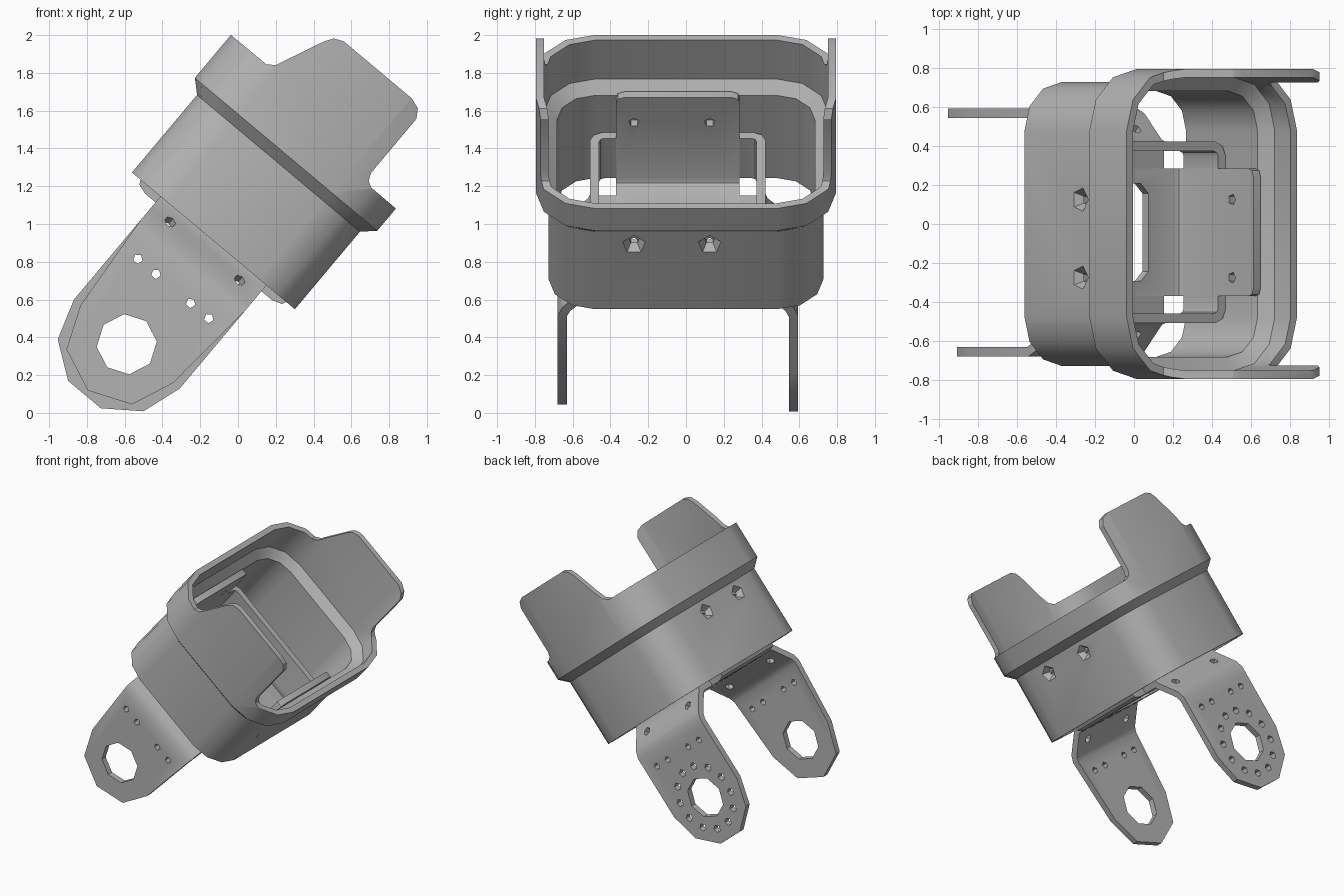
import bpy, bmesh, math
from mathutils import Vector, Matrix

if "Cube" in bpy.data.objects:
    bpy.data.objects.remove(bpy.data.objects["Cube"])

grey = bpy.data.materials.new("matte grey")
grey.use_nodes = True
grey.diffuse_color = (0.45, 0.45, 0.45, 1)
grey.node_tree.nodes["Principled BSDF"].inputs["Base Color"].default_value = (0.45, 0.45, 0.45, 1)

TILT = Matrix.Rotation(math.radians(40), 4, 'Y')   # the whole assembly leans over
BODY_AT = TILT @ Matrix.Translation((-0.685, 0, 0))
TRAY_AT = TILT @ Matrix.Translation((-0.685, -0.043, 0))
SHEET = 0.048


def make(name, bm):
    bmesh.ops.recalc_face_normals(bm, faces=bm.faces)
    me = bpy.data.meshes.new(name)
    bm.to_mesh(me)
    bm.free()
    me.materials.append(grey)
    ob = bpy.data.objects.new(name, me)
    bpy.context.collection.objects.link(ob)
    return ob


def prism(name, outline, axis, a, b):
    """Extrude a 2D outline along one axis from a to b."""
    def place(p, d):
        return {'x': (d, p[0], p[1]), 'y': (p[0], d, p[1]), 'z': (p[0], p[1], d)}[axis]
    bm = bmesh.new()
    lo = [bm.verts.new(place(p, a)) for p in outline]
    hi = [bm.verts.new(place(p, b)) for p in outline]
    bm.faces.new(lo)
    bm.faces.new(hi)
    n = len(lo)
    for i in range(n):
        j = (i + 1) % n
        bm.faces.new((lo[i], lo[j], hi[j], hi[i]))
    return make(name, bm)


def sheet(path, t=SHEET):
    """Outline of a bent metal sheet that follows a 2D path."""
    pts = [Vector(p) for p in path]
    left, right = [], []
    for i, p in enumerate(pts):
        dirs = []
        if i > 0:
            dirs.append((p - pts[i - 1]).normalized())
        if i < len(pts) - 1:
            dirs.append((pts[i + 1] - p).normalized())
        d = sum(dirs, Vector((0, 0))).normalized()
        off = Vector((-d.y, d.x)) * (t / 2 / d.dot(dirs[0]))
        left.append(p + off)
        right.append(p - off)
    return left + right[::-1]


def drills(holes):
    """Join drills given as (centre, direction, start radius, end radius, length, sides)."""
    bm = bmesh.new()
    for c, d, r1, r2, length, sides in holes:
        m = Matrix.Translation(c) @ Vector(d).to_track_quat('Z', 'Y').to_matrix().to_4x4()
        bmesh.ops.create_cone(bm, cap_ends=True, segments=sides, radius1=r1,
                              radius2=r2, depth=length, matrix=m)
    return make("drill", bm)


def shape(ob, tool, op):
    mod = ob.modifiers.new("shape", 'BOOLEAN')
    mod.object, mod.operation, mod.solver = tool, op, 'EXACT'
    dg = bpy.context.evaluated_depsgraph_get()
    me = bpy.data.meshes.new_from_object(ob.evaluated_get(dg))
    ob.modifiers.clear()
    ob.data = me
    bpy.data.objects.remove(tool)


def finish(ob, where):
    ob.matrix_world = where
    bpy.ops.object.select_all(action='DESELECT')
    ob.select_set(True)
    bpy.context.view_layer.objects.active = ob
    bpy.ops.object.shade_smooth_by_angle(angle=math.radians(32))


def rounded(r, z):
    """Rounded rectangle ring; corner centres are shared by every level."""
    ring = []
    for k, (sx, sy) in enumerate(((1, 1), (-1, 1), (-1, -1), (1, -1))):
        for s in range(4):
            a = math.radians(90 * k + 30 * s)
            ring.append((sx * 0.315 + r * math.cos(a), sy * 0.48 + r * math.sin(a), z))
    return ring


# Housing: hollow rounded tube with a wider collar
levels = ((0.248, 0.614), (0.248, 1.15), (0.315, 1.212), (0.315, 1.95),
          (0.272, 1.95), (0.272, 1.24), (0.203, 1.185), (0.203, 0.614))
bm = bmesh.new()
rings = [[bm.verts.new(p) for p in rounded(r, z)] for r, z in levels]
for A, B in zip(rings, rings[1:] + rings[:1]):
    for i in range(len(A)):
        j = (i + 1) % len(A)
        bm.faces.new((A[i], A[j], B[j], B[i]))
housing = make("housing", bm)

# Trim the collar so that two side flaps stand up
flap = [(-0.8, 0.4), (-0.8, 1.508), (-0.385, 1.51), (-0.345, 1.54), (-0.23, 1.80),
        (-0.2, 1.845), (-0.15, 1.867), (0.32, 1.867), (0.378, 1.847), (0.408, 1.80),
        (0.408, 1.426), (0.425, 1.386), (0.46, 1.367), (0.8, 1.365), (0.8, 0.4)]
shape(housing, prism("trim", flap, 'y', -1, 1), 'INTERSECT')

# Countersunk screw holes on both long walls
screws = [((s * 0.54, y, 1.06), (-s, 0, 0), 0.068, 0.024, 0.06, 5)
          for s in (-1, 1) for y in (-0.275, 0.125)]
shape(housing, drills(screws), 'DIFFERENCE')
finish(housing, BODY_AT)

# Tray: bent channel with tall end plates, rounded tops and screw holes
end = [(0.492, 1.215), (0.492, 0.65), (0.475, 0.61), (0.435, 0.597)]
tray = prism("tray_channel", sheet(end + [(-x, z) for x, z in end[::-1]]), 'y', -0.327, 0.327)
top = [(0.33, 0.5), (0.33, 1.165), (0.318, 1.2), (0.285, 1.212)]
shape(tray, prism("trim", top + [(-y, z) for y, z in top[::-1]], 'x', -1, 1), 'INTERSECT')
window = [(0.26, 0.2), (0.21, 0.25)]
window += [(-x, y) for x, y in window[::-1]]
window += [(-x, -y) for x, y in window]
shape(tray, prism("trim", window, 'z', 0.4, 0.8), 'DIFFERENCE')
shape(tray, drills([((s * 0.49, y, 1.04), (s, 0, 0), 0.029, 0.029, 0.2, 5)
                    for s in (-1, 1) for y in (-0.232, 0.168)]), 'DIFFERENCE')
finish(tray, TRAY_AT)


def leg_outline(width, sides):
    """Leg with a faceted round end, tapering from the common top width."""
    pts = [(0.366, 0.8), (0.366, 0.45)]
    pts += [(width * math.cos(a), -0.1 - width * math.sin(a))
            for a in (math.pi * i / sides for i in range(sides + 1))]
    return pts + [(-0.366, 0.45), (-0.366, 0.8)]


# Each side: tray wall with wings, floor strip and bent leg
for s, side, width, sides in ((-1, "front", 0.32, 4), (1, "back", 0.366, 5)):
    half = [(0.492, 0.325), (0.492, 0.395), (0.478, 0.427), (0.445, 0.441)]
    path = [(x, s * y) for x, y in half] + [(-x, s * y) for x, y in half[::-1]]
    finish(prism(side + "_tray_wall", sheet(path), 'z', 0.655, 0.93), TRAY_AT)

    strip = [(x, s * y) for x, y in ((-0.366, 0.327), (0.366, 0.327), (0.366, 0.445), (-0.366, 0.445))]
    finish(prism(side + "_floor_strip", strip, 'z', 0.574, 0.621), TRAY_AT)

    bend = [(0.441, 0.656), (0.441, 0.625), (0.453, 0.59), (0.59, 0.45), (0.612, 0.4), (0.612, -0.6)]
    leg = prism(side + "_leg", sheet([(s * y, z) for y, z in bend]), 'x', -0.366, 0.366)
    shape(leg, prism("trim", leg_outline(width, sides), 'y', -1, 1), 'INTERSECT')
    holes = [((0, s * 0.612, -0.1), (0, 1, 0), 0.16, 0.16, 0.2, 8)]
    holes += [((x, s * 0.612, 0.284), (0, 1, 0), 0.026, 0.026, 0.2, 5)
              for x in (-0.245, -0.12, 0.12, 0.245)]
    holes += [((x, s * 0.515, 0.527), (0, s, 1), 0.032, 0.032, 0.12, 6) for x in (-0.24, 0.24)]
    if side == "back":
        for i in range(12):
            a = math.radians(30 * i + 15)
            holes.append(((0.25 * math.cos(a), 0.612, -0.1 + 0.25 * math.sin(a)),
                          (0, 1, 0), 0.03, 0.03, 0.2, 5))
    shape(leg, drills(holes), 'DIFFERENCE')
    finish(leg, TRAY_AT)
